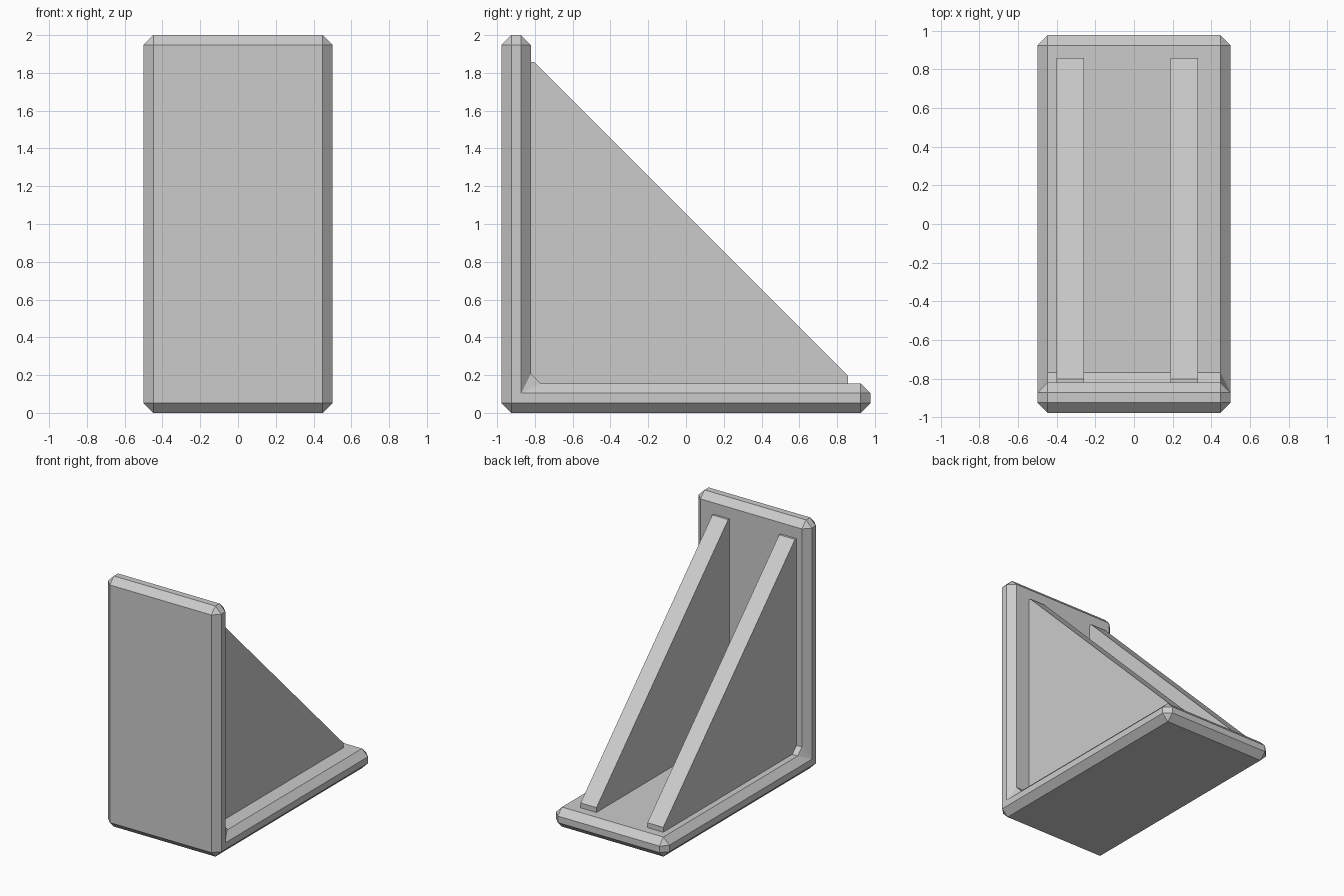
import bpy
import bmesh

if "Cube" in bpy.data.objects:
    bpy.data.objects.remove(bpy.data.objects["Cube"])

Y = 0.977   # half depth
T = 0.156   # plate thickness


def extrude_profile(name, profile, x0, x1, bevel=0.0):
    """Extrude a (y, z) outline along x, optionally chamfering every edge."""
    bm = bmesh.new()
    face = bm.faces.new([bm.verts.new((x0, y, z)) for y, z in profile])
    ext = bmesh.ops.extrude_face_region(bm, geom=[face])
    for v in ext["geom"]:
        if isinstance(v, bmesh.types.BMVert):
            v.co.x = x1
    bmesh.ops.recalc_face_normals(bm, faces=bm.faces[:])
    if bevel:
        bmesh.ops.bevel(bm, geom=bm.edges[:], offset=bevel, segments=1,
                        profile=0.5, affect='EDGES')
        bmesh.ops.recalc_face_normals(bm, faces=bm.faces[:])
    mesh = bpy.data.meshes.new(name)
    bm.to_mesh(mesh)
    bm.free()
    obj = bpy.data.objects.new(name, mesh)
    bpy.context.collection.objects.link(obj)
    return obj


# L-shaped bracket: upright front plate and base plate, chamfered all round
l_shape = [(-Y, 0), (Y, 0), (Y, T), (-Y + T, T), (-Y + T, 2), (-Y, 2)]
extrude_profile("angle_plate", l_shape, -0.5, 0.5, bevel=0.052)

# Two triangular ribs with small blunt tips, sunk slightly into the plates
rib = [(-0.85, 0.12), (0.858, 0.12), (0.858, 0.195),
       (-0.803, 1.858), (-0.85, 1.858)]
for side, x0 in (("left", -0.40), ("right", 0.19)):
    extrude_profile(f"{side}_rib", rib, x0, x0 + 0.14)
